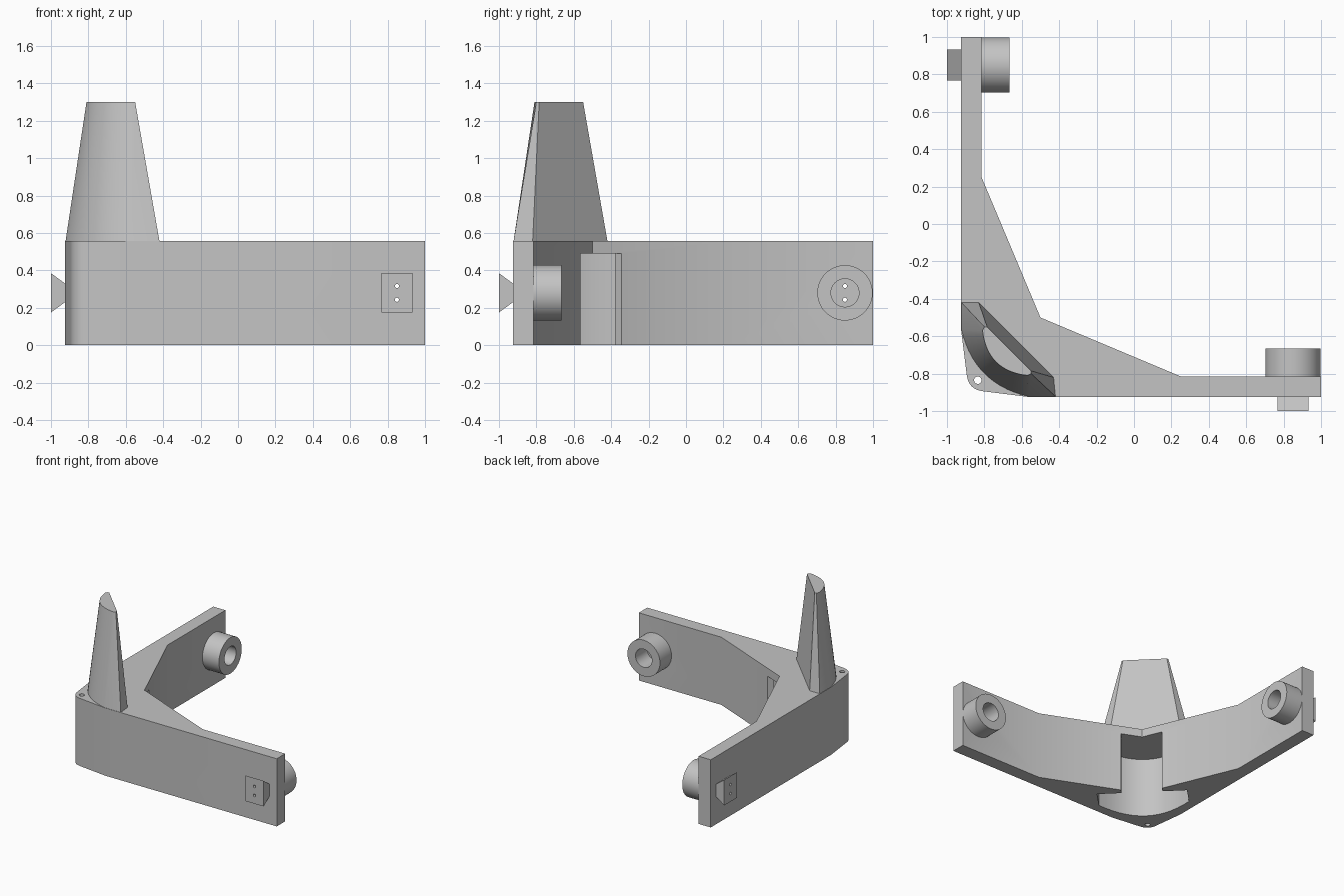
import bpy
import bmesh
from math import cos, sin, pi, radians, sqrt

if "Cube" in bpy.data.objects:
    bpy.data.objects.remove(bpy.data.objects["Cube"], do_unlink=True)

grey = bpy.data.materials.new("light grey")
grey.use_nodes = True
grey.diffuse_color = (0.55, 0.55, 0.55, 1)
grey.node_tree.nodes["Principled BSDF"].inputs["Base Color"].default_value = grey.diffuse_color

HEIGHT = 0.556
OUT, IN = -0.925, -0.815      # outer and inner faces of the arms
PEG_X, PEG_Z = 0.85, 0.28     # centre of the connector on each arm


def loft(name, rings, swap=False):
    """Solid skinned between closed rings; swap exchanges x and y."""
    bm = bmesh.new()
    loops = [[bm.verts.new((y, x, z) if swap else (x, y, z)) for x, y, z in r] for r in rings]
    for a, b in zip(loops, loops[1:]):
        for i in range(len(a)):
            j = (i + 1) % len(a)
            bm.faces.new((a[i], a[j], b[j], b[i]))
    bm.faces.new(loops[0])
    bm.faces.new(loops[-1])
    bmesh.ops.recalc_face_normals(bm, faces=bm.faces)
    mesh = bpy.data.meshes.new(name)
    bm.to_mesh(mesh)
    bm.free()
    mesh.materials.append(grey)
    obj = bpy.data.objects.new(name, mesh)
    bpy.context.scene.collection.objects.link(obj)
    return obj


def flat(points, z):
    return [(x, y, z) for x, y in points]


def bend(p, c, steps=14):
    """Symmetric curve from p to its mirror point, pulled towards (c, c)."""
    q = (p[1], p[0])
    ts = [i / steps for i in range(steps + 1)]
    return [tuple((1 - t) ** 2 * p[k] + 2 * t * (1 - t) * c + t * t * q[k] for k in (0, 1))
            for t in ts]


def mirrored(half):
    """Half an outline plus its reflection across the diagonal."""
    return half + [(y, x) for x, y in reversed(half)]


def disc(x, z, r, y, n=48):
    return [(x + r * cos(2 * pi * i / n), y, z + r * sin(2 * pi * i / n)) for i in range(n)]


def cut(obj, cutters):
    for c in cutters:
        c.hide_render = True
        mod = obj.modifiers.new("cut", 'BOOLEAN')
        mod.operation = 'DIFFERENCE'
        mod.solver = 'EXACT'
        mod.object = c
    bpy.context.view_layer.update()
    graph = bpy.context.evaluated_depsgraph_get()
    mesh = bpy.data.meshes.new_from_object(obj.evaluated_get(graph))
    obj.modifiers.clear()
    obj.data = mesh


parts, cutters = [], []

# L-shaped bracket with flared inner corner and rounded outer corner
inner = mirrored([(OUT, 1), (IN, 1), (IN, 0.25)])
inner.insert(3, (-0.5, -0.5))
corner = bend((-0.895, -0.80), -0.888, 10)
outline = inner + [(-0.56, OUT)] + corner[::-1] + [(OUT, -0.56)]
bracket = loft("corner_bracket", [flat(outline, 0), flat(outline, HEIGHT)])
parts.append(bracket)


# Hollow under the tower, open below and through a slot at the inner corner
def diagonal(u, d):
    return (-(d + u) / sqrt(2), (u - d) / sqrt(2))


front = [diagonal(0.155, 0.4), diagonal(0.155, 0.69), diagonal(0.34, 0.69)]
back = bend(diagonal(0.34, 0.86), -0.875)
hollow = front + back + [(y, x) for x, y in reversed(front)]
cavity = loft("cavity_cutter", [flat(hollow, -0.1), flat(hollow, 0.49)])

# Pin hole in the outer corner
pin = [(-0.835 + 0.02 * cos(i * pi / 10), -0.835 + 0.02 * sin(i * pi / 10)) for i in range(20)]
pin_hole = loft("pin_cutter", [flat(pin, -0.1), flat(pin, 0.7)])
cutters += [cavity, pin_hole]

# Tapered tower with a curved outer side and flat inner side
base = [(-0.43, -0.82), (-0.83, -0.42), (-0.922, -0.42)] + bend((-0.922, -0.565), -0.855)
base.append((-0.42, -0.922))
top = [(-0.55, -0.785), (-0.785, -0.55), (-0.80, -0.55)] + bend((-0.81, -0.57), -0.785)
top.append((-0.55, -0.80))
parts.append(loft("tower", [flat(base, HEIGHT), flat(top, 1.3)]))

# Matching connectors at the end of each arm
screws = []
for side, swap in (("front", False), ("side", True)):
    holes = [loft(side + "_screw_cutter", [disc(PEG_X, PEG_Z + dz, 0.011, y, 16) for y in (-1.1, -0.7)], swap)
             for dz in (-0.037, 0.037)]
    screws += holes

    # Round socket on the inner face
    socket = loft(side + "_socket", [disc(PEG_X, PEG_Z, 0.148, y) for y in (IN, -0.665)], swap)
    bore = loft(side + "_bore_cutter", [disc(PEG_X, PEG_Z, 0.075, y) for y in (-0.9, -0.6)], swap)
    cut(socket, [bore])
    cutters.append(bore)

    # Dovetail peg on the outer face, wider at its tip
    rings = []
    for y, h in ((OUT, 0.05), (-1.0, 0.105)):
        rings.append([(PEG_X + sx * 0.083, y, PEG_Z + sz * h)
                      for sx, sz in ((-1, -1), (1, -1), (1, 1), (-1, 1))])
    peg = loft(side + "_dovetail_peg", rings, swap)
    cut(peg, holes)
    parts += [socket, peg]

cut(bracket, [cavity, pin_hole] + screws)
for c in cutters + screws:
    bpy.data.objects.remove(c, do_unlink=True)

# Smooth the curved sides and keep the edges sharp
bpy.ops.object.select_all(action='DESELECT')
for p in parts:
    p.select_set(True)
bpy.context.view_layer.objects.active = bracket
bpy.ops.object.shade_smooth_by_angle(angle=radians(25))
